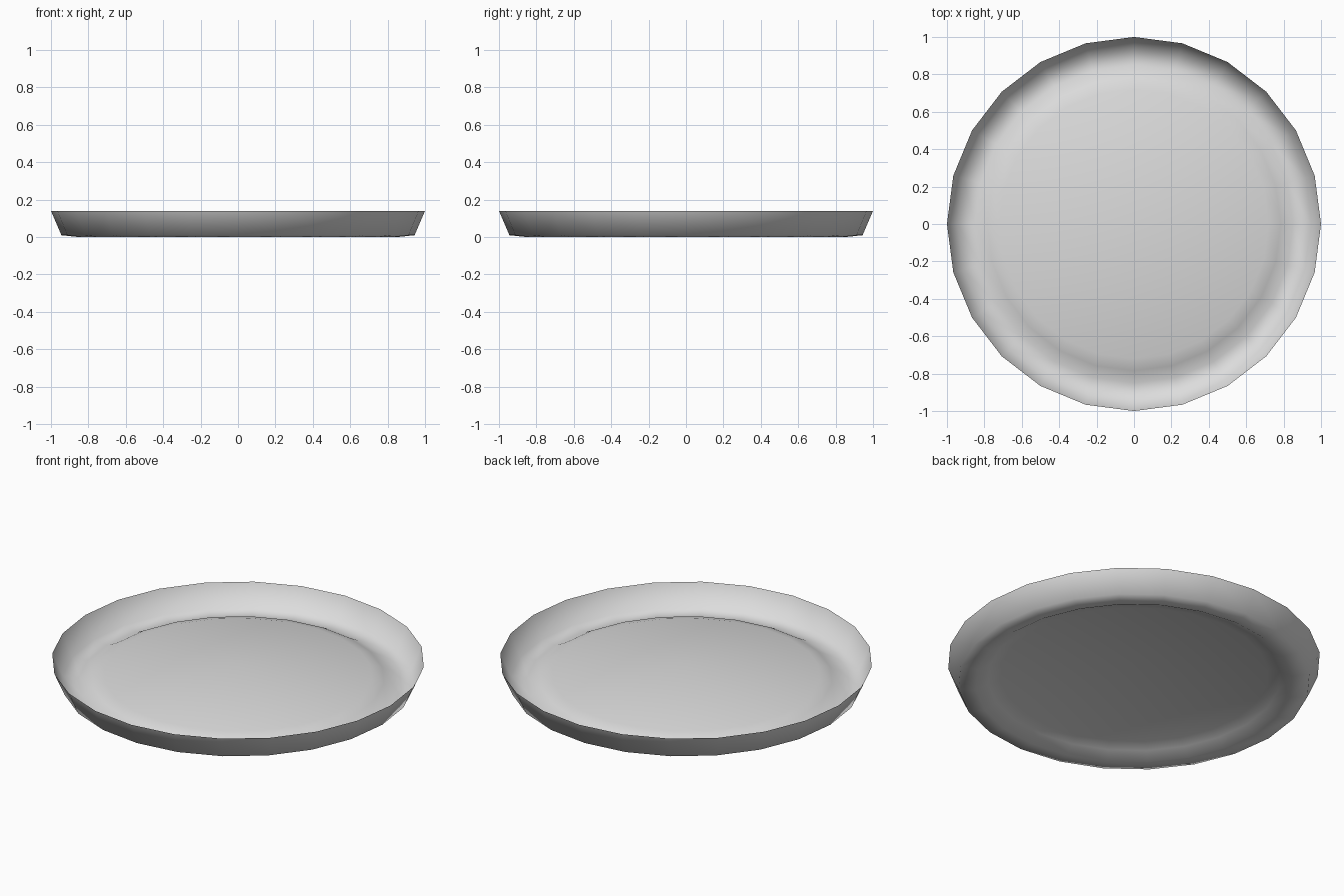
import bpy, bmesh, math
from mathutils import Vector

cube = bpy.data.objects.get("Cube")
if cube:
    bpy.data.objects.remove(cube, do_unlink=True)

SIDES = 24

# Plain ceramic colour
ceramic = bpy.data.materials.new("pale_grey_ceramic")
ceramic.use_nodes = True
colour = (0.72, 0.72, 0.72, 1.0)
ceramic.diffuse_color = colour
bsdf = next(n for n in ceramic.node_tree.nodes if n.type == 'BSDF_PRINCIPLED')
bsdf.inputs["Base Color"].default_value = colour

# Radius and height, from rim to centre: wall, foot ring, domed floor
profile = [(1.0, 0.14), (0.944, 0.01), (0.85, 0.0),
           (0.785, 0.035), (0.72, 0.054), (0.0, 0.115)]

# Thin dish turned around its axis
bm = bmesh.new()
verts = [bm.verts.new((r, 0, z)) for r, z in profile]
edges = [bm.edges.new(pair) for pair in zip(verts, verts[1:])]
bmesh.ops.spin(bm, geom=verts + edges, cent=Vector(), axis=(0, 0, 1),
               angle=math.tau, steps=SIDES, use_merge=False)
bmesh.ops.remove_doubles(bm, verts=bm.verts, dist=0.0005)
for face in bm.faces:
    face.normal_update()
    if face.normal.z < 0:
        face.normal_flip()
    face.smooth = True

mesh = bpy.data.meshes.new("plate")
bm.to_mesh(mesh)
bm.free()
mesh.materials.append(ceramic)
plate = bpy.data.objects.new("plate", mesh)
bpy.context.collection.objects.link(plate)
